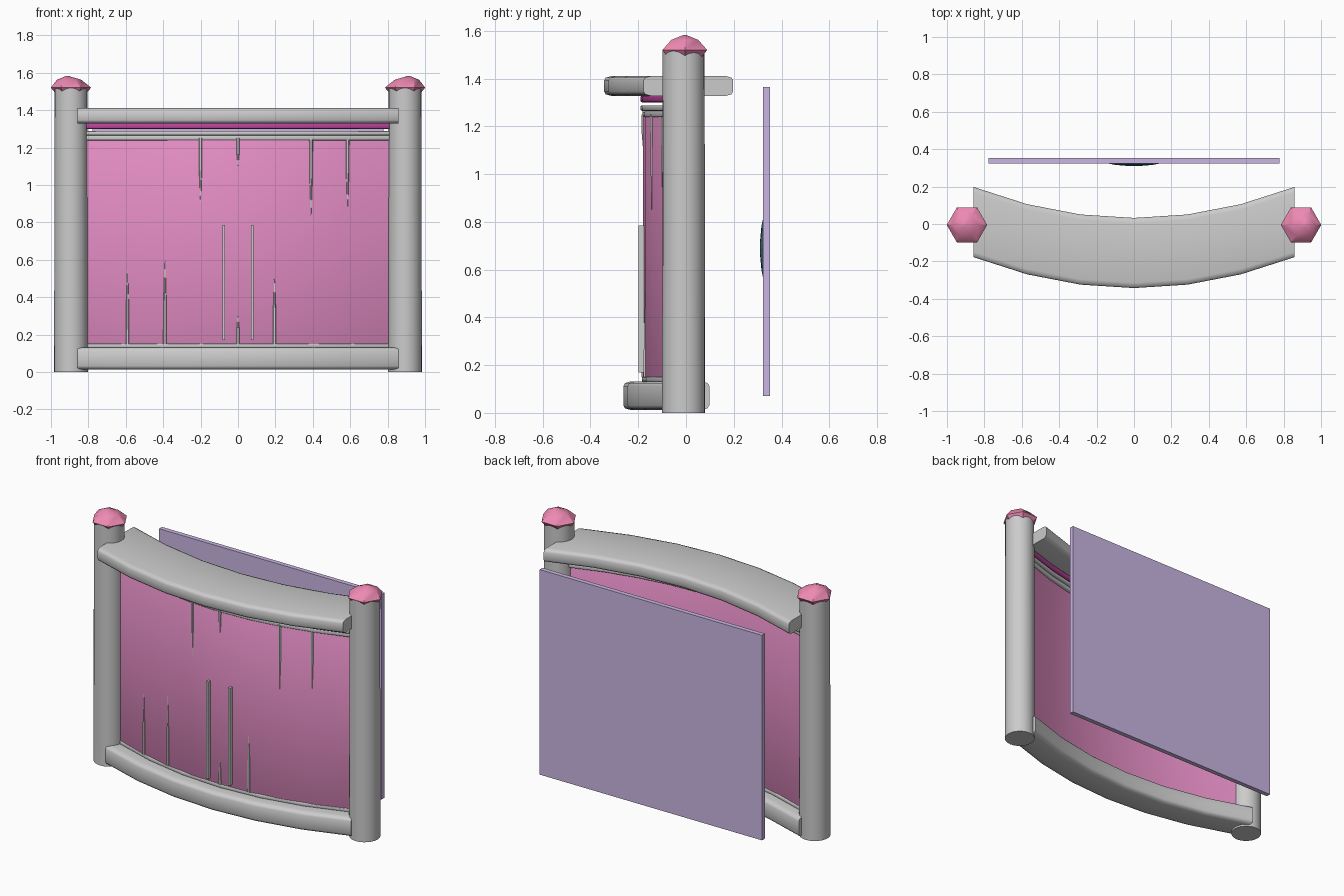
import bpy, bmesh, math

if "Cube" in bpy.data.objects:
    bpy.data.objects.remove(bpy.data.objects["Cube"])


def material(name, rgb):
    m = bpy.data.materials.new(name)
    m.diffuse_color = (*rgb, 1)
    m.use_nodes = True
    m.node_tree.nodes["Principled BSDF"].inputs["Base Color"].default_value = m.diffuse_color
    return m


PINK = material("pink", (0.78, 0.27, 0.56))
CAP = material("cap_pink", (0.85, 0.25, 0.45))
MAGENTA = material("magenta", (0.5, 0.06, 0.33))
PURPLE = material("lilac", (0.59, 0.47, 0.77))
TEAL = material("teal", (0.06, 0.2, 0.25))


def loft(name, rings, mat=None, angle=None):
    """Skin a list of equal-length closed rings and cap both ends."""
    bm = bmesh.new()
    vr = [[bm.verts.new(p) for p in r] for r in rings]
    n = len(vr[0])
    for a, b in zip(vr, vr[1:]):
        for i in range(n):
            bm.faces.new((a[i], a[(i + 1) % n], b[(i + 1) % n], b[i]))
    bm.faces.new(vr[0])
    bm.faces.new(vr[-1])
    bmesh.ops.recalc_face_normals(bm, faces=bm.faces)
    me = bpy.data.meshes.new(name)
    bm.to_mesh(me)
    bm.free()
    ob = bpy.data.objects.new(name, me)
    bpy.context.collection.objects.link(ob)
    if mat:
        me.materials.append(mat)
    if angle:
        bpy.ops.object.select_all(action='DESELECT')
        ob.select_set(True)
        bpy.context.view_layer.objects.active = ob
        bpy.ops.object.shade_smooth_by_angle(angle=math.radians(angle))
    return ob


def lathe(name, x, y, prof, n, mat=None, angle=None):
    """prof: (radius, z, x shift) rows."""
    return loft(name, [[(x + s + r * math.cos(2 * math.pi * i / n),
                         y + r * math.sin(2 * math.pi * i / n), z)
                        for i in range(n)] for r, z, s in prof], mat, angle)


def bow(x, end_x, mid, end):
    return mid + (end - mid) * (x / end_x) ** 2


def curved_bar(name, end_x, mid, end, width, z0, z1, bevel, segs, mat=None, angle=60):
    """Bar bowed towards the front, with a chamfered rectangular section."""
    w, b = width / 2, bevel
    c = b * 0.35
    sec = [(-w, z0 + b), (-w + c, z0 + c), (-w + b * 1.6, z0), (w - b * 1.6, z0),
           (w - c, z0 + c), (w, z0 + b), (w, z1 - b), (w - c, z1 - c),
           (w - b * 1.6, z1), (-w + b * 1.6, z1), (-w + c, z1 - c), (-w, z1 - b)]
    rings = []
    for i in range(segs + 1):
        x = end_x * (2 * i / segs - 1)
        y = bow(x, end_x, mid, end)
        rings.append([(x, y + dy, z) for dy, z in sec])
    return loft(name, rings, mat, angle)


def box(name, x, y, z, mat=None):
    return loft(name, [[(x[0], y[0], k), (x[1], y[0], k), (x[1], y[1], k), (x[0], y[1], k)]
                       for k in z], mat)


# Side posts with faceted caps
for side, s in (("left", -1), ("right", 1)):
    lathe(side + "_post", s * 0.893, -0.01, [(0.09, 0, 0), (0.088, 1.52, 0)], 24, None, 40)
    lathe(side + "_post_cap", s * 0.893, -0.005,
          [(0.07, 1.475, 0), (0.108, 1.52, 0), (0.065, 1.562, s * 0.01), (0.008, 1.582, s * 0.02)],
          6, CAP, 30)

# Curved rails
curved_bar("top_rail", 0.857, -0.155, 0.01, 0.375, 1.328, 1.41, 0.018, 6)
curved_bar("bottom_rail", 0.857, -0.165, 0.0, 0.195, 0.012, 0.132, 0.02, 6)

# Bowed panel and its trims
curved_bar("panel", 0.81, -0.168, -0.01, 0.024, 0.12, 1.27, 0.002, 8, PINK)
curved_bar("panel_bottom_trim", 0.81, -0.168, -0.01, 0.034, 0.13, 0.152, 0.004, 6)
curved_bar("panel_top_trim", 0.81, -0.158, -0.01, 0.05, 1.238, 1.265, 0.005, 8)
curved_bar("panel_top_ledge", 0.81, -0.153, -0.01, 0.075, 1.265, 1.288, 0.005, 8)
curved_bar("magenta_strip", 0.81, -0.153, -0.01, 0.075, 1.3, 1.33, 0.006, 8, MAGENTA)

# Thin bars showing through the front of the panel
for i, (x, low, high) in enumerate([(-0.59, 0.15, 0.54), (-0.39, 0.15, 0.59), (0.0, 0.15, 0.3),
                                    (0.195, 0.15, 0.5), (-0.2, 1.25, 0.9), (0.0, 1.25, 1.1),
                                    (0.39, 1.25, 0.84), (0.585, 1.25, 0.88)]):
    y = bow(x, 0.81, -0.168, -0.01) - 0.01
    lathe(f"panel_bar_{i}", x, y, [(0.010, low, 0), (0.009, (low + high) / 2, 0), (0.002, high, 0)], 6, None, 40)

# Pair of upright handles
for side, s in (("left", -1), ("right", 1)):
    box(side + "_handle", (s * 0.077 - 0.007, s * 0.077 + 0.007), (-0.198, -0.168), (0.17, 0.785))

# Flat back board with a small faceted boss
box("back_board", (-0.777, 0.777), (0.323, 0.352), (0.07, 1.365), PURPLE)
boss = [[(r * math.cos(math.pi * i / 4), y, 0.69 + r * 0.93 * math.sin(math.pi * i / 4))
         for i in range(8)] for r, y in ((0.145, 0.325), (0.1, 0.316), (0.03, 0.31))]
loft("board_boss", boss, TEAL)
